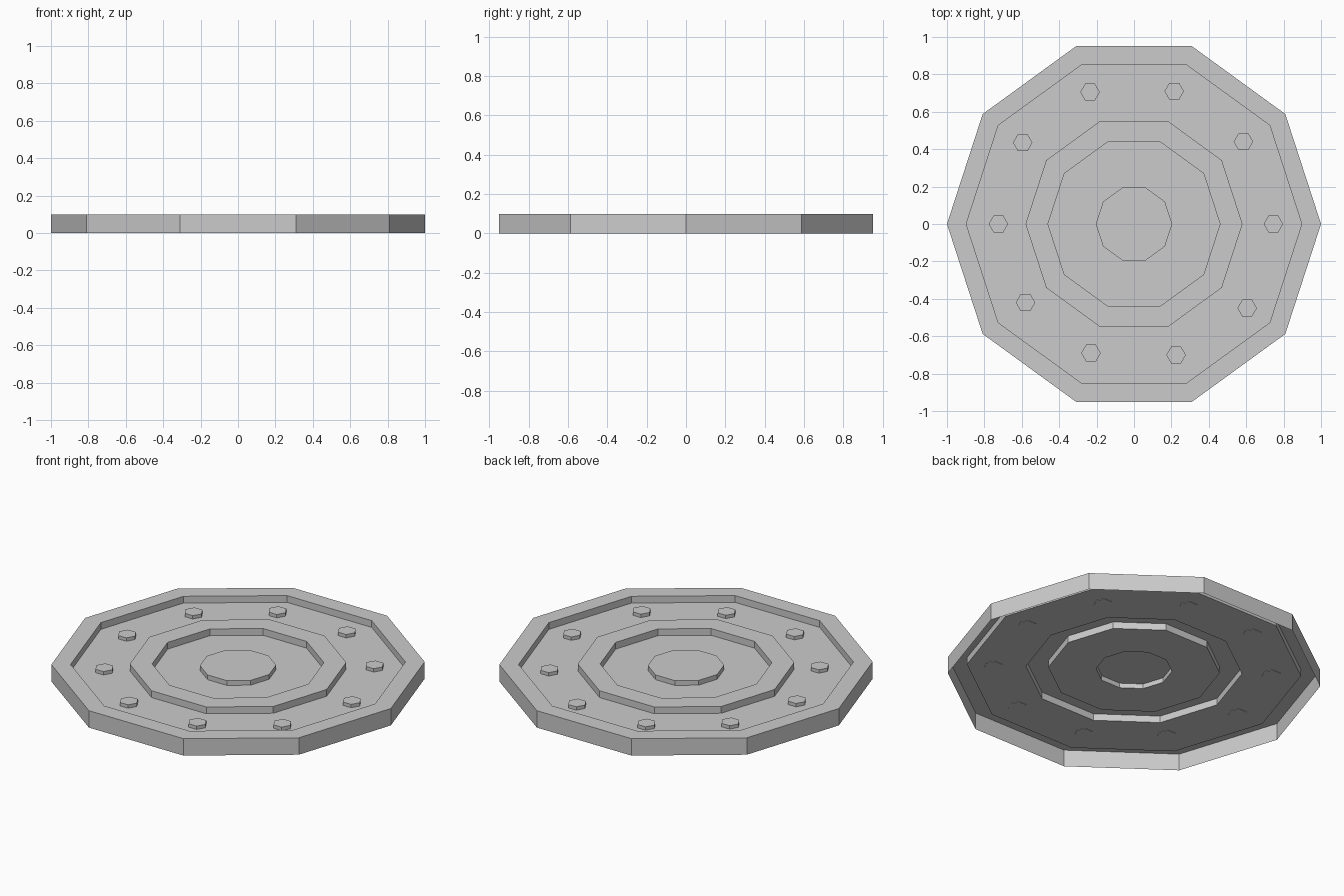
import bpy, bmesh
from math import cos, sin, tau

if "Cube" in bpy.data.objects:
    bpy.data.objects.remove(bpy.data.objects["Cube"], do_unlink=True)

SIDES = 10
TOP, FLOOR, HUB_TOP = 0.1, 0.06, 0.088

metal = bpy.data.materials.new("plain_grey")
metal.use_nodes = True
grey = (0.6, 0.6, 0.6, 1)
metal.diffuse_color = grey
metal.node_tree.nodes["Principled BSDF"].inputs["Base Color"].default_value = grey


def finish(name, bm):
    mesh = bpy.data.meshes.new(name)
    bm.to_mesh(mesh)
    bm.free()
    mesh.materials.append(metal)
    obj = bpy.data.objects.new(name, mesh)
    bpy.context.collection.objects.link(obj)
    return obj


def ring(bm, radius, z, sides):
    return [bm.verts.new((radius * cos(tau * i / sides), radius * sin(tau * i / sides), z))
            for i in range(sides)]


def turned(name, profile, sides, cap_start=False):
    """Skin a radius/height profile listed from the outside in, capping its last ring."""
    bm = bmesh.new()
    rings = [ring(bm, r, z, sides) for r, z in profile]
    for outer, inner in zip(rings, rings[1:]):
        for i in range(sides):
            j = (i + 1) % sides
            bm.faces.new((outer[i], outer[j], inner[j], inner[i]))
    bm.faces.new(rings[-1])
    if cap_start:
        bm.faces.new(reversed(rings[0]))
    return finish(name, bm)


# Pressed cover plate, open underneath: rim, trough, raised ring, inner trough, hub
turned("cover_plate", [
    (1, 0), (1, TOP), (0.897, TOP), (0.897, FLOOR),
    (0.58, FLOOR), (0.58, TOP), (0.46, TOP), (0.46, FLOOR),
    (0.204, FLOOR), (0.204, HUB_TOP),
], SIDES)

# Slightly uneven circle of hexagonal bolts in the outer trough
bolt_spots = [
    (0.745, 0), (0.585, 0.44), (0.215, 0.71), (-0.235, 0.705), (-0.595, 0.435),
    (-0.725, 0), (-0.58, -0.42), (-0.23, -0.69), (0.225, -0.7), (0.605, -0.45),
]
for n, (x, y) in enumerate(bolt_spots):
    bolt = turned(f"bolt_{n + 1}", [(0.052, FLOOR - 0.002), (0.052, FLOOR + 0.02)], 6, cap_start=True)
    bolt.location = (x, y, 0)
